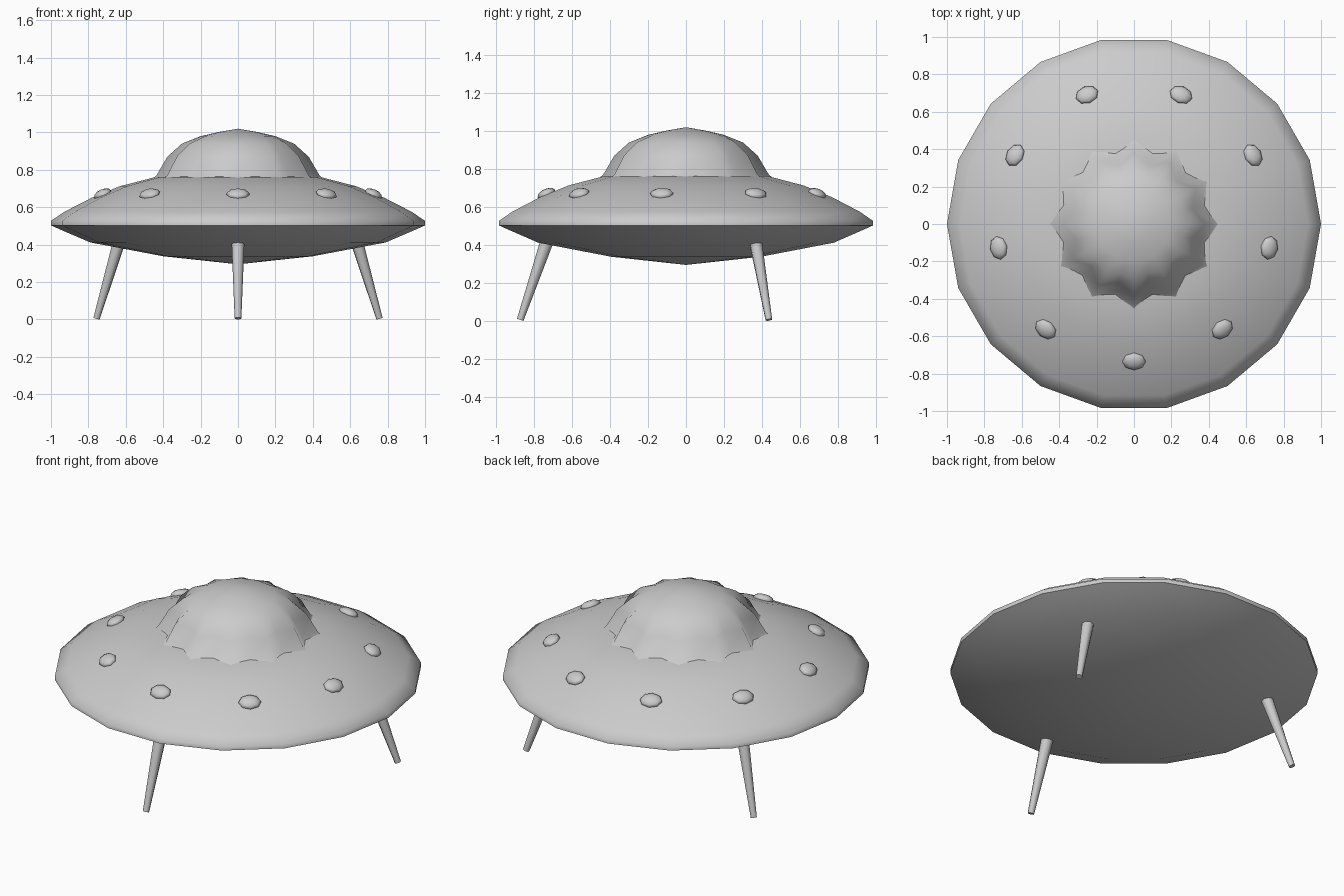
import bpy, bmesh, math
from mathutils import Vector, Matrix

cube = bpy.data.objects.get("Cube")
if cube:
    bpy.data.objects.remove(cube, do_unlink=True)

# Single hull colour
grey = bpy.data.materials.new("light grey")
grey.use_nodes = True
grey.diffuse_color = (0.6, 0.6, 0.6, 1)
grey.node_tree.nodes["Principled BSDF"].inputs["Base Color"].default_value = (0.6, 0.6, 0.6, 1)


def finish(bm, name, angle):
    """Turn a bmesh into a smooth-shaded object."""
    bmesh.ops.recalc_face_normals(bm, faces=bm.faces)
    mesh = bpy.data.meshes.new(name)
    bm.to_mesh(mesh)
    bm.free()
    mesh.materials.append(grey)
    obj = bpy.data.objects.new(name, mesh)
    bpy.context.collection.objects.link(obj)
    bpy.ops.object.select_all(action='DESELECT')
    obj.select_set(True)
    bpy.context.view_layer.objects.active = obj
    bpy.ops.object.shade_smooth_by_angle(angle=math.radians(angle))
    return obj


def lathe(name, profile, sides, angle, flute=None):
    """Revolve (radius, z, flute depth) rows; radius 0 makes a pole."""
    bm = bmesh.new()
    rows = []
    for r, z, depth in profile:
        if r == 0:
            rows.append([bm.verts.new((0, 0, z))] * sides)
            continue
        row = []
        for i in range(sides):
            a = math.tau * i / sides
            rr = r - depth * (i % 2)
            row.append(bm.verts.new((rr * math.cos(a), rr * math.sin(a), z)))
        rows.append(row)
    for low, high in zip(rows, rows[1:]):
        for i in range(sides):
            j = (i + 1) % sides
            corners = list(dict.fromkeys((low[i], low[j], high[j], high[i])))
            bm.faces.new(corners)
    return finish(bm, name, angle)


# Saucer hull
lathe("saucer_hull", [
    (0, 0.295, 0), (0.40, 0.338, 0), (0.79, 0.412, 0), (0.96, 0.485, 0),
    (1.0, 0.503, 0), (1.0, 0.527, 0), (0.93, 0.575, 0), (0.78, 0.652, 0),
    (0.63, 0.713, 0), (0.44, 0.762, 0), (0, 0.775, 0)], 18, 60)

# Fluted dome, ridges alternate with grooves
lathe("fluted_dome", [
    (0.46, 0.75, 0.05), (0.435, 0.772, 0.06), (0.378, 0.87, 0.055),
    (0.30, 0.94, 0.03), (0.20, 0.98, 0), (0.10, 1.003, 0), (0, 1.02, 0)], 24, 80)

# Ring of nine low oval lights lying on the slope
for k in range(9):
    a = math.radians(-90 + 40 * k)
    bm = bmesh.new()
    bmesh.ops.create_uvsphere(bm, u_segments=8, v_segments=6, radius=1)
    bm.transform(Matrix.Translation((0.735 * math.cos(a), 0.735 * math.sin(a), 0.67))
                 @ Matrix.Rotation(a, 4, 'Z')
                 @ Matrix.Rotation(math.radians(23), 4, 'Y')
                 @ Matrix.Diagonal((0.05, 0.063, 0.026, 1)))
    finish(bm, f"rim_light_{k + 1}", 80)

# Three splayed tapered legs
for k, name in enumerate(("front_leg", "back_left_leg", "back_right_leg")):
    a = math.radians(-90 + 120 * k)
    foot, top = Vector((0.873, 0, 0.006)), Vector((0.722, 0, 0.45))
    axis = top - foot
    bm = bmesh.new()
    bmesh.ops.create_cone(bm, cap_ends=True, segments=8, radius1=0.018,
                          radius2=0.036, depth=axis.length)
    bm.transform(Matrix.Rotation(a, 4, 'Z')
                 @ Matrix.Translation((foot + top) / 2)
                 @ axis.to_track_quat('Z', 'Y').to_matrix().to_4x4())
    finish(bm, name, 50)
